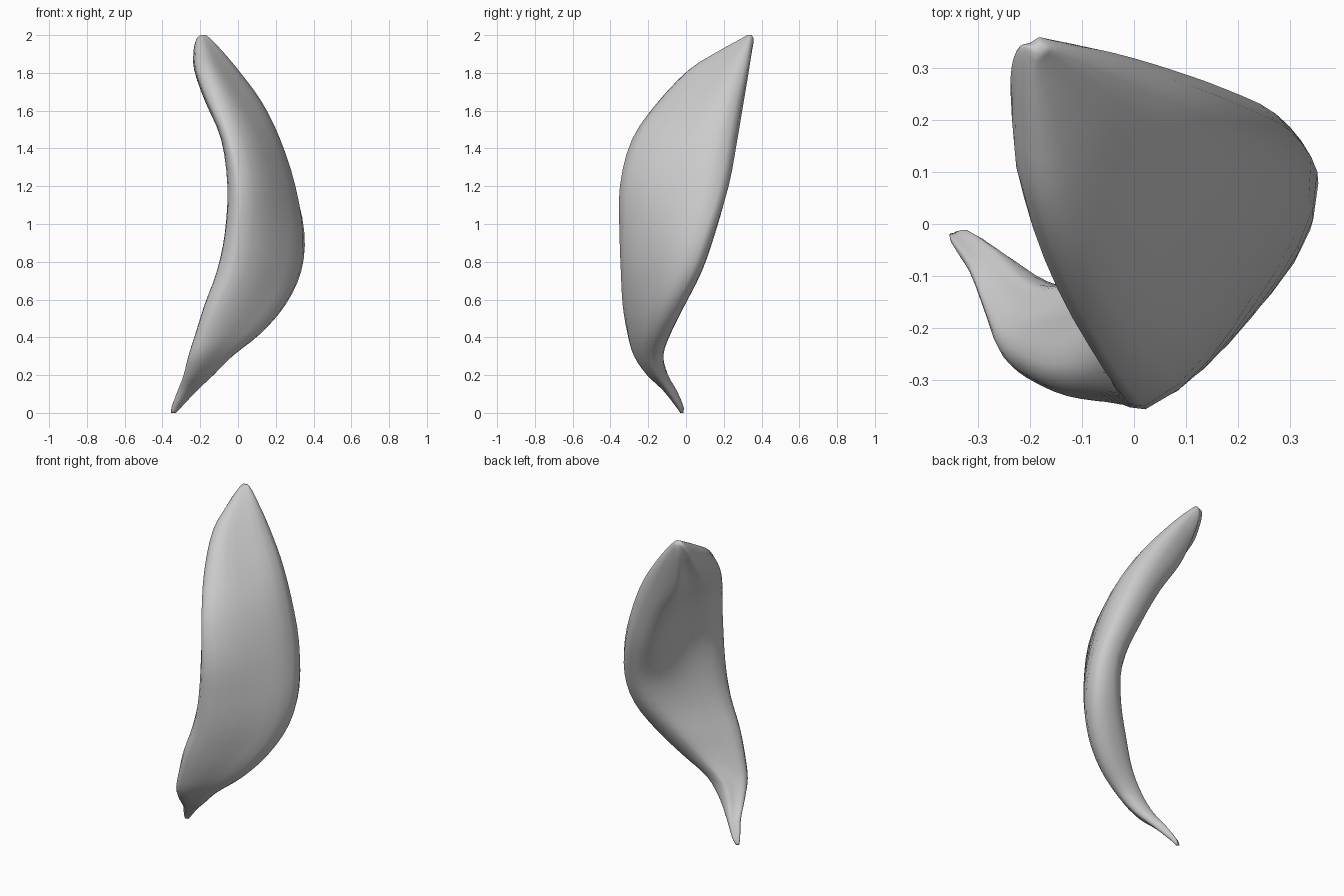
import bpy
import bmesh
from mathutils import Vector
from mathutils.geometry import interpolate_bezier

cube = bpy.data.objects.get("Cube")
if cube:
    bpy.data.objects.remove(cube, do_unlink=True)

# Horizontal sections of the blade: height, then the x, y of the
# outer front, outer back, inner back and inner front corners
SECTIONS = [
    (0.00, -.345, -.03, -.328, -.023, -.338, -.014, -.354, -.02),
    (0.03, -.335, -.05, -.30, -.036, -.32, -.012, -.352, -.03),
    (0.12, -.29, -.12, -.215, -.095, -.265, -.05, -.318, -.08),
    (0.20, -.25, -.205, -.13, -.145, -.22, -.095, -.288, -.16),
    (0.30, -.22, -.275, -.03, -.165, -.16, -.12, -.263, -.22),
    (0.42, -.17, -.31, .12, -.13, -.045, -.085, -.225, -.245),
    (0.57, -.10, -.335, .25, -.06, .065, -.015, -.178, -.265),
    (0.75, -.02, -.345, .335, .03, .18, .075, -.112, -.265),
    (0.95, .01, -.352, .352, .10, .22, .145, -.07, -.25),
    (1.20, .02, -.35, .298, .18, .13, .205, -.056, -.24),
    (1.45, -.03, -.285, .21, .225, .01, .245, -.09, -.15),
    (1.65, -.11, -.145, .11, .265, -.11, .28, -.175, .05),
    (1.82, -.175, .02, -.01, .305, -.16, .325, -.233, .23),
    (1.92, -.19, .18, -.09, .325, -.18, .35, -.235, .30),
    (1.98, -.195, .29, -.145, .335, -.178, .358, -.22, .338),
    (2.00, -.188, .325, -.168, .337, -.18, .347, -.20, .337),
]


def smooth_path(points, steps, closed):
    """Round curve through the points, handles scaled to each span."""
    n = len(points)

    def tangent(i):
        if closed:
            d = points[(i + 1) % n] - points[i - 1]
        else:
            d = points[min(i + 1, n - 1)] - points[max(i - 1, 0)]
        return d.normalized()

    path = []
    for i in range(n if closed else n - 1):
        j = (i + 1) % n
        a, b = points[i], points[j]
        reach = (b - a).length / 3
        path += interpolate_bezier(a, a + tangent(i) * reach,
                                   b - tangent(j) * reach, b, steps + 1)[:-1]
    return path if closed else path + [points[-1]]


def section_ring(row):
    """Closed section with a swollen outer face and a flat inner face."""
    z = row[0]
    front, back, inner_back, inner_front = [
        Vector((row[i], row[i + 1], z)) for i in range(1, 9, 2)]
    chord = back - front
    outward = Vector((chord.y, -chord.x, 0))
    outer_mid = (front + back) / 2 + outward * 0.115
    inner_mid = (inner_back + inner_front) / 2
    return smooth_path([front, outer_mid, back, inner_back, inner_mid,
                        inner_front], 4, True)


# Loft the sections into one curved blade
rings = [section_ring(row) for row in SECTIONS]
columns = [smooth_path(list(column), 3, False) for column in zip(*rings)]
bm = bmesh.new()
grid = [[bm.verts.new(p) for p in column] for column in columns]
for k, column in enumerate(grid):
    following = grid[(k + 1) % len(grid)]
    for i in range(len(column) - 1):
        bm.faces.new((column[i], following[i], following[i + 1], column[i + 1]))
# Close both tips
for end in (0, -1):
    bm.faces.new([column[end] for column in grid])
bmesh.ops.recalc_face_normals(bm, faces=bm.faces)
mesh = bpy.data.meshes.new("curved_blade")
bm.to_mesh(mesh)
bm.free()
mesh.shade_smooth()
blade = bpy.data.objects.new("curved_blade", mesh)
bpy.context.collection.objects.link(blade)

# Plain grey
grey = bpy.data.materials.new("plain_grey")
grey.use_nodes = True
colour = (0.6, 0.6, 0.6, 1)
grey.diffuse_color = colour
grey.node_tree.nodes["Principled BSDF"].inputs["Base Color"].default_value = colour
mesh.materials.append(grey)
